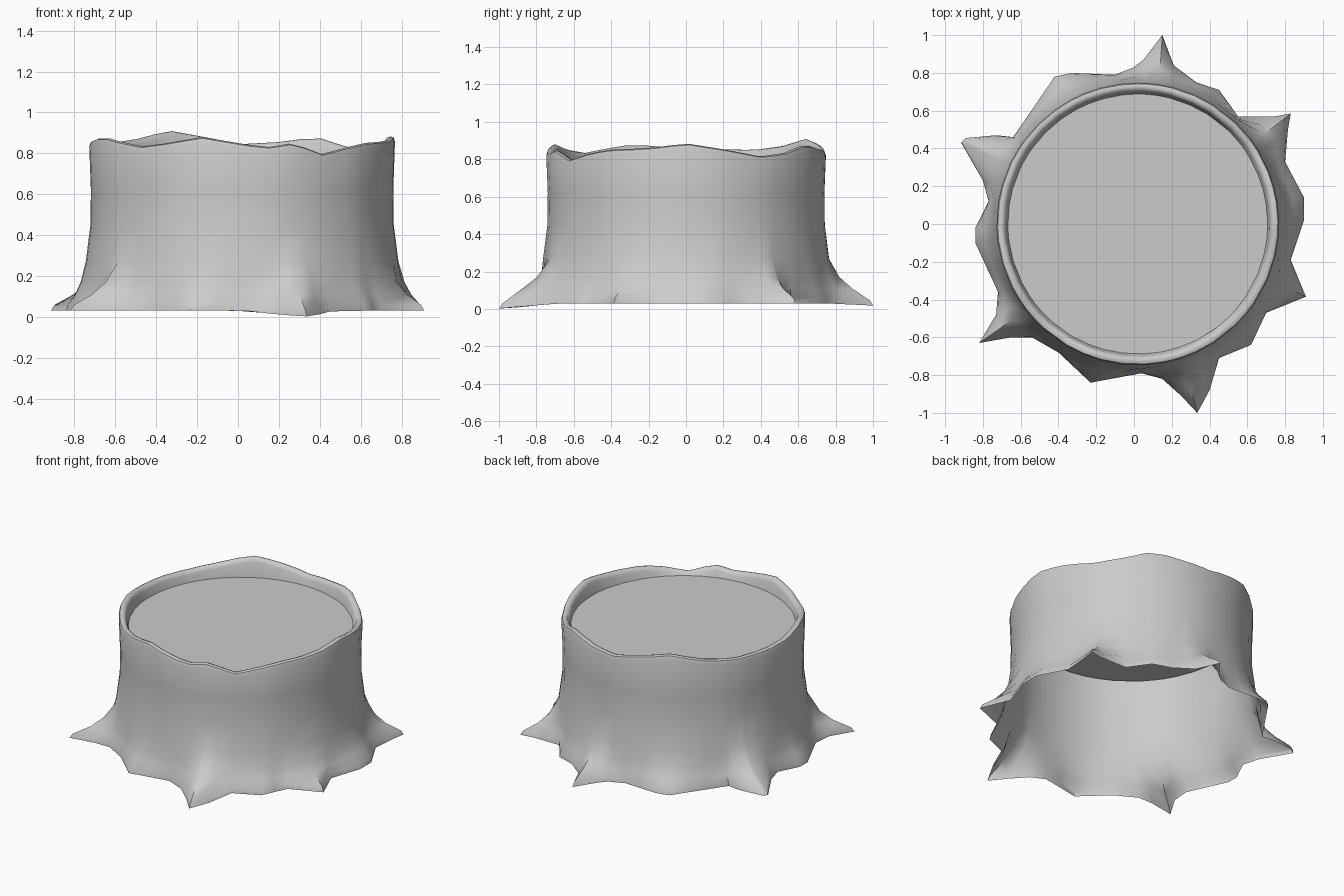
import bpy, bmesh
from math import sin, cos, atan2, hypot, pi, radians, degrees

if "Cube" in bpy.data.objects:
    bpy.data.objects.remove(bpy.data.objects["Cube"])

CX = 0.02  # trunk axis is slightly right of the root centre

# root outline at ground level (counter-clockwise)
ROOTS = [(.90, .02), (.90, .14), (.80, .33), (.815, .50), (.83, .585), (.75, .57), (.55, .57),
         (.45, .71), (.33, .75), (.21, .84), (.15, 1.0), (.05, .87), (0, .83), (-.10, .79),
         (-.33, .80), (-.42, .78), (-.64, .46), (-.73, .47), (-.89, .455), (-.915, .43),
         (-.80, .23), (-.77, .12), (-.84, -.02), (-.84, -.10), (-.72, -.36), (-.73, -.48),
         (-.82, -.63), (-.65, -.60), (-.54, -.60), (-.40, -.68), (-.23, -.84), (.04, -.79),
         (.15, -.82), (.25, -.91), (.335, -1.0), (.40, -.88), (.45, -.71), (.62, -.64),
         (.70, -.47), (.91, -.385), (.83, -.19)]
# rim height by angle in degrees
RIM = [(0, .885), (15, .855), (33, .815), (47, .835), (60, .88), (75, .855), (90, .845),
       (105, .88), (119, .91), (135, .87), (150, .85), (180, .855), (203, .88), (230, .83),
       (255, .88), (270, .845), (280, .83), (290, .85), (302, .795), (315, .83),
       (325, .85), (345, .86), (360, .885)]


def rim_height(a):
    d = degrees(a) % 360
    for (a0, h0), (a1, h1) in zip(RIM, RIM[1:]):
        if a0 <= d <= a1:
            return h0 + (h1 - h0) * (d - a0) / (a1 - a0)


def near(a, deg, width=9):
    d = abs((degrees(a) - deg + 180) % 360 - 180)
    return max(0, 1 - d / width)


def columns():
    # outline points, with wide gaps subdivided
    out = []
    for p, q in zip(ROOTS, ROOTS[1:] + ROOTS[:1]):
        a, b = atan2(p[1], p[0]), atan2(q[1], q[0])
        gap = (b - a + pi) % (2 * pi) - pi
        n = max(1, round(abs(gap) / radians(8)))
        out += [(p[0] + (q[0] - p[0]) * i / n, p[1] + (q[1] - p[1]) * i / n) for i in range(n)]
    return out


def make_object(name, bm):
    bmesh.ops.recalc_face_normals(bm, faces=bm.faces)
    me = bpy.data.meshes.new(name)
    bm.to_mesh(me)
    bm.free()
    ob = bpy.data.objects.new(name, me)
    bpy.context.collection.objects.link(ob)
    return ob


# bark shell: flared roots, waisted trunk, wavy rounded rim, inner lip
bm = bmesh.new()
rings = []
for x, y in columns():
    a = atan2(y, x)
    h = rim_height(a)
    low = .03 - .028 * near(a, -71.5, 16) - .012 * near(a, 81.5)
    col = []
    for z, f in ((low, 1), (low + .028, .93), (.11, .54), (.17, .26), (.27, 0)):
        ux, uy = CX + .765 * cos(a), .765 * sin(a)
        col.append((ux + (x - ux) * f, uy + (y - uy) * f, z))
    for r, z in ((.742, .45), (.74, .62), (.748, h - .025), (.742, h - .006), (.727, h),
                 (.709, h - .006), (.70, h - .025), (.687, min(.775, h - .03))):
        col.append((CX + r * cos(a), r * sin(a), z))
    rings.append([bm.verts.new(c) for c in col])
for c0, c1 in zip(rings, rings[1:] + rings[:1]):
    for i in range(len(c0) - 1):
        bm.faces.new((c0[i], c1[i], c1[i + 1], c0[i + 1]))
bark = make_object("bark_shell", bm)
bpy.context.view_layer.objects.active = bark
bark.select_set(True)
bpy.ops.object.shade_smooth_by_angle(angle=radians(50))

# flat cut wood, recessed just under the rim
bm = bmesh.new()
bmesh.ops.create_circle(bm, cap_ends=True, radius=.69, segments=40)
cut = make_object("cut_wood_top", bm)
cut.location = (CX, 0, .78)
